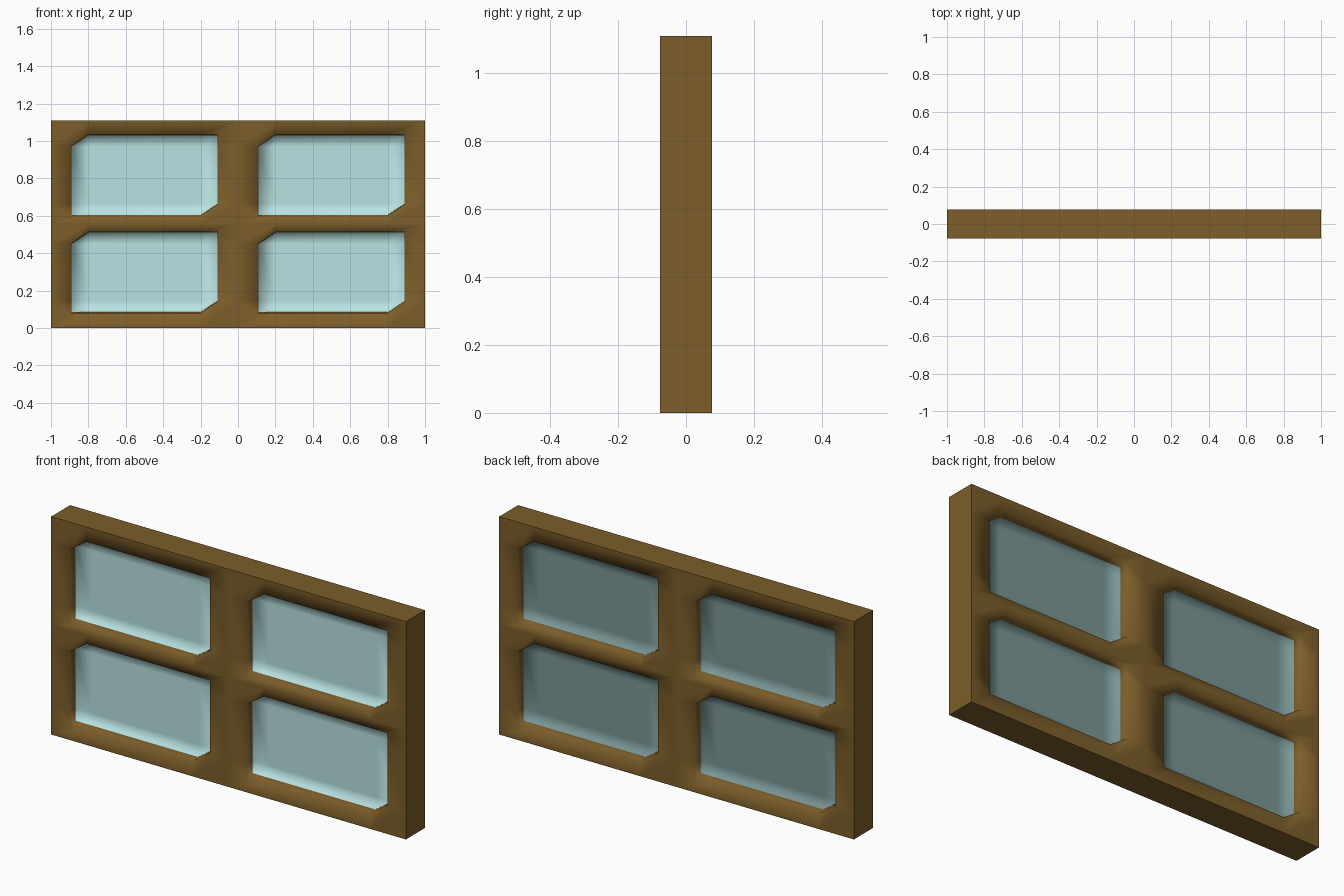
import bpy, bmesh

if "Cube" in bpy.data.objects:
    bpy.data.objects.remove(bpy.data.objects["Cube"])

W, H, T = 1.0, 1.11, 0.0765      # half width, height, half thickness
DEPTH, GLASS = 0.038, 0.046      # wood lip depth and glass depth behind the face
CUT_X, CUT_Z = 0.09, 0.06        # size of the cut pane corners
MID = 0.5575


def material(name, rgb):
    m = bpy.data.materials.new(name)
    m.diffuse_color = (*[(c / 255) ** 2.2 for c in rgb], 1)
    m.use_nodes = True
    m.node_tree.nodes["Principled BSDF"].inputs["Base Color"].default_value = m.diffuse_color
    return m


bm = bmesh.new()
cache = {}


def vert(x, y, z):
    key = (round(x, 4), round(y, 4), round(z, 4))
    if key not in cache:
        cache[key] = bm.verts.new(key)
    return cache[key]


def face(points, mat, smooth=True):
    vs = list(dict.fromkeys(vert(*p) for p in points))
    if len(vs) > 2:
        f = bm.faces.new(vs)
        f.material_index = mat
        f.smooth = smooth


def outline(x0, x1, z0, z1, xa, xb, za, zb):
    # rectangle with its lower right and upper left corners cut off
    return [(x0, z0), (xa, z0), (xb, z0), (x1, za), (x1, zb),
            (x1, z1), (xb, z1), (xa, z1), (x0, zb), (x0, za)]


def place(loop, depth, s):
    # s = 1 is the front, s = -1 the back (turned half round)
    return [(s * x, s * (depth - T), z) for x, z in loop]


def ring(outer, inner, mat):
    for i in range(10):
        j = (i + 1) % 10
        face([outer[i], outer[j], inner[j], inner[i]], mat)


e = 0.005
for s, glass in ((1, 1), (-1, 2)):
    for cx0, cx1, x0, x1 in ((-W, 0, -0.89, -0.11), (0, W, 0.11, 0.89)):
        for cz0, cz1, z0, z1 in ((0, MID, 0.085, 0.51), (MID, H, 0.605, 1.03)):
            grid = (x0 + CUT_X, x1 - CUT_X, z0 + CUT_Z, z1 - CUT_Z)
            cell = place(outline(cx0, cx1, cz0, cz1, *grid), 0, s)
            rim = place(outline(x0 - e, x1 + e, z0 - e, z1 + e, *grid), 0, s)
            lip = place(outline(x0, x1, z0, z1, *grid), DEPTH, s)
            edge = place(outline(x0, x1, z0, z1, *grid), GLASS, s)
            core = place(outline(*grid, *grid), GLASS, s)
            ring(cell, rim, 0)       # frame face
            for a, b, corner in ((2, 3, (cx1, cz0)), (7, 8, (cx0, cz1))):
                face([cell[a], place([corner], 0, s)[0], cell[b]], 0)
            ring(rim, lip, 0)        # wooden recess wall
            ring(lip, edge, glass)   # glass meeting the wall
            ring(edge, core, glass)  # glass border
            face(core, glass)        # glass centre

# outer sides of the frame, joining the front border to the back border
for ed in [ed for ed in bm.edges if ed.is_boundary and ed.verts[0].co.y < 0]:
    a, b = (tuple(v.co) for v in ed.verts)
    face([a, b, (b[0], T, b[2]), (a[0], T, a[2])], 0, False)

# crisp outer edges, soft recess edges
bmesh.ops.recalc_face_normals(bm, faces=bm.faces[:])
for ed in bm.edges:
    if any(not f.smooth for f in ed.link_faces):
        ed.smooth = False

mesh = bpy.data.meshes.new("window")
bm.to_mesh(mesh)
bm.free()
mesh.materials.append(material("brown wood", (123, 94, 46)))
mesh.materials.append(material("pale blue glass", (184, 226, 226)))
mesh.materials.append(material("dim blue glass", (122, 150, 150)))
window = bpy.data.objects.new("window", mesh)
bpy.context.collection.objects.link(window)
